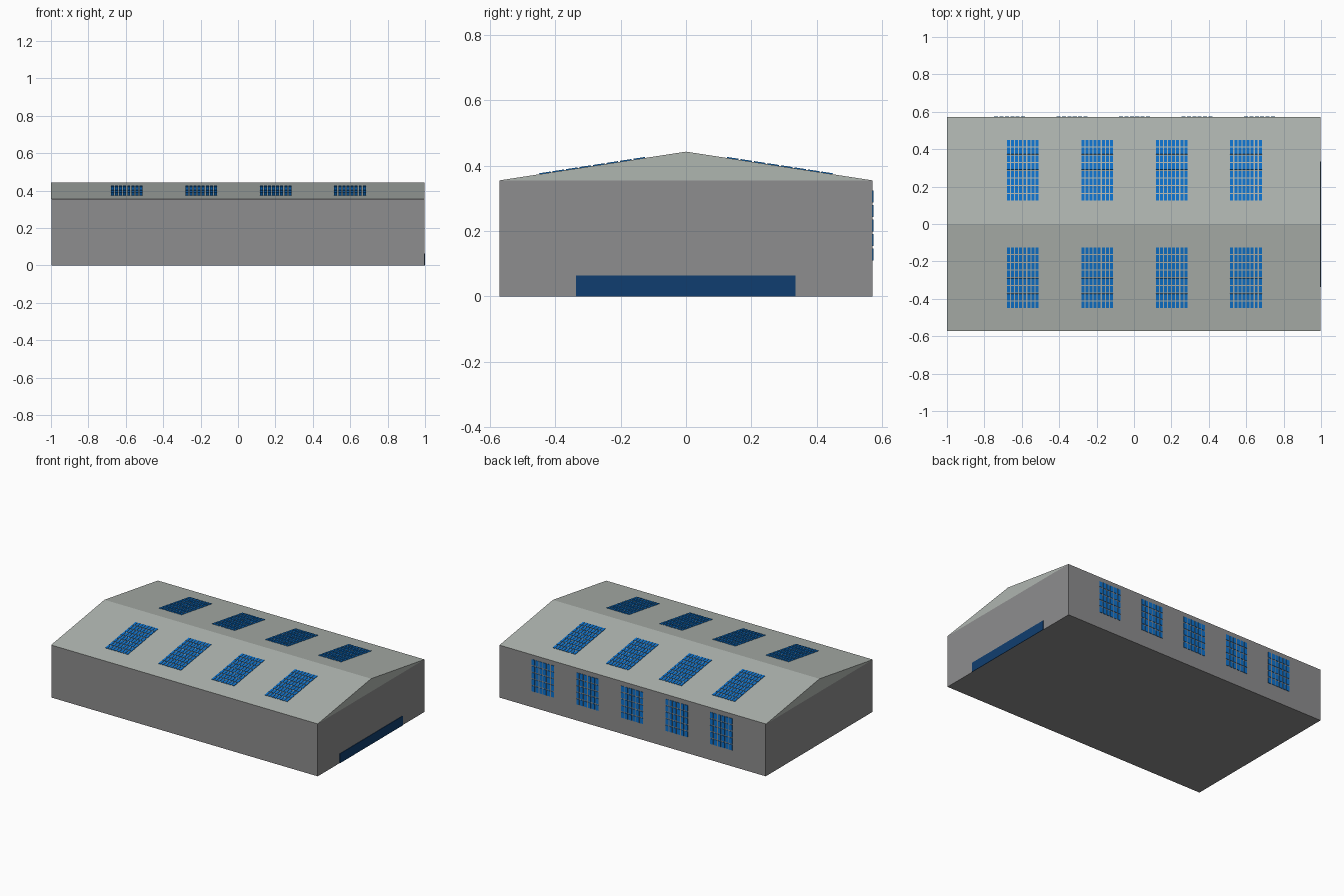
import bpy, bmesh, math
from mathutils import Matrix, Vector

if "Cube" in bpy.data.objects:
    bpy.data.objects.remove(bpy.data.objects["Cube"])

HX, HY = 0.997, 0.571      # half length and half depth
EAVE, RIDGE = 0.355, 0.443


def material(name, rgb):
    m = bpy.data.materials.new(name)
    m.diffuse_color = (*rgb, 1)
    m.use_nodes = True
    m.node_tree.nodes["Principled BSDF"].inputs["Base Color"].default_value = m.diffuse_color
    return m


WALL = material("wall grey", (0.27, 0.268, 0.272))
ROOF = material("roof pale grey", (0.43, 0.465, 0.435))
PANE = material("pane blue", (0.004, 0.17, 0.62))
DOOR = material("door navy", (0.005, 0.048, 0.16))


def finish(name, bm, mat):
    bmesh.ops.recalc_face_normals(bm, faces=bm.faces)
    me = bpy.data.meshes.new(name)
    bm.to_mesh(me)
    bm.free()
    me.materials.append(mat)
    ob = bpy.data.objects.new(name, me)
    bpy.context.collection.objects.link(ob)
    return ob


def box(name, lo, hi, mat):
    lo, hi = Vector(lo), Vector(hi)
    bm = bmesh.new()
    bmesh.ops.create_cube(bm, size=1, matrix=Matrix.Translation((lo + hi) / 2)
                          @ Matrix.Diagonal((*(hi - lo), 1)))
    return finish(name, bm, mat)


def extrude_profile(name, yz, x0, x1, mat):
    """Close a y-z outline and sweep it along x."""
    bm = bmesh.new()
    face = bm.faces.new([bm.verts.new((x0, y, z)) for y, z in yz])
    out = bmesh.ops.extrude_face_region(bm, geom=[face])["geom"]
    bmesh.ops.translate(bm, vec=(x1 - x0, 0, 0),
                        verts=[v for v in out if isinstance(v, bmesh.types.BMVert)])
    return finish(name, bm, mat)


def pane_grid(name, frame, width, height, cols, rows, gap):
    """Grid of thin panes in the local xy plane, placed by a matrix."""
    bm = bmesh.new()
    cw, rh = width / cols, height / rows
    for i in range(cols):
        for j in range(rows):
            pos = Matrix.Translation(((i + 0.5) * cw - width / 2,
                                      (j + 0.5) * rh - height / 2, 0.001))
            size = Matrix.Diagonal((cw - gap, rh - gap, 0.004, 1))
            bmesh.ops.create_cube(bm, size=1, matrix=frame @ pos @ size)
    return finish(name, bm, PANE)


# main hall and gabled roof
box("hall_walls", (-HX, -HY, 0), (HX, HY, EAVE), WALL)
extrude_profile("gable_roof", [(-HY, EAVE), (HY, EAVE), (0, RIDGE)], -1, HX, ROOF)

# wide low door on the right end
box("end_door", (HX - 0.004, -0.337, 0.0), (1.0, 0.335, 0.064), DOOR)

# skylights: four on each roof slope
slope = math.atan2(RIDGE - EAVE, HY)
y_mid, y_len = 0.287, 0.33
z_mid = RIDGE - (RIDGE - EAVE) * y_mid / HY
for side, label in ((-1, "front"), (1, "back")):
    for k in range(4):
        frame = (Matrix.Translation((-0.595 + 0.398 * k, side * y_mid, z_mid))
                 @ Matrix.Rotation(-side * slope, 4, 'X'))
        pane_grid(f"{label}_skylight_{k + 1}", frame, 0.175,
                  y_len / math.cos(slope), 8, 8, 0.006)

# windows along the back wall
for k in range(5):
    frame = (Matrix.Translation((-0.665 + 0.334 * k, HY, 0.217))
             @ Matrix.Rotation(-math.pi / 2, 4, 'X'))
    pane_grid(f"back_window_{k + 1}", frame, 0.172, 0.222, 6, 5, 0.007)
